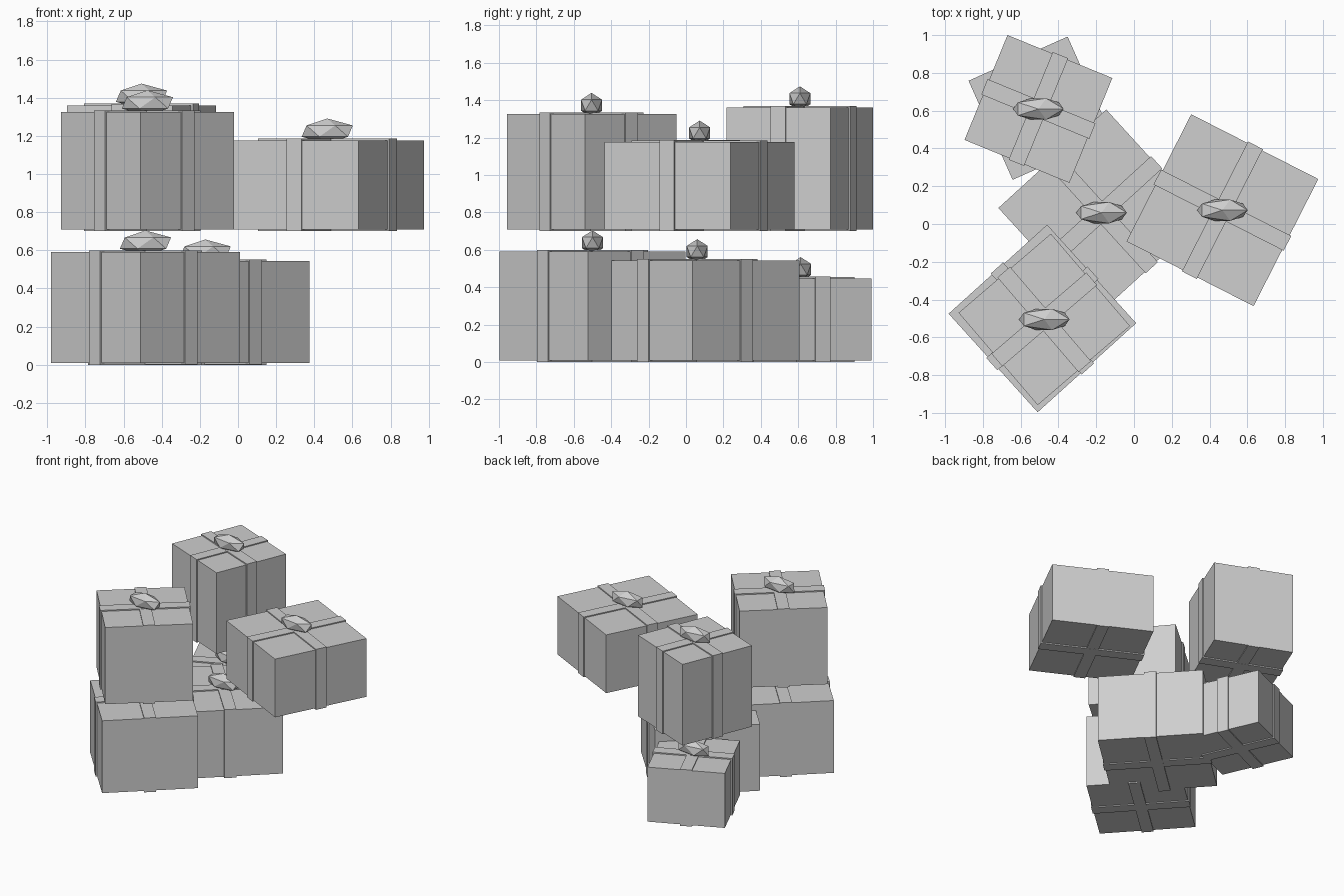
import bpy
from math import radians
from mathutils import Matrix

cube = bpy.data.objects.get("Cube")
if cube:
    bpy.data.objects.remove(cube)

grey = bpy.data.materials.new("plain_grey")
grey.use_nodes = True
grey.diffuse_color = (0.62, 0.62, 0.62, 1)
grey.node_tree.nodes["Principled BSDF"].inputs["Base Color"].default_value = (0.62, 0.62, 0.62, 1)

RIBBON = 0.088   # ribbon width
PROUD = 0.009    # how far ribbons stand out from the box


def block(name, x, y, z_low, z_high, width, depth, angle):
    """A plain box turned about the vertical axis."""
    bpy.ops.mesh.primitive_cube_add(size=1)
    obj = bpy.context.object
    obj.name = name
    obj.data.transform(Matrix.Diagonal((width, depth, z_high - z_low, 1)))
    obj.location = (x, y, (z_low + z_high) / 2)
    obj.rotation_euler.z = radians(angle)
    obj.data.materials.append(grey)


def gift(name, x, y, base, top, side, angle):
    """Box, two crossing ribbon bands and a faceted bow on top."""
    block(name + "_box", x, y, base + PROUD, top, side, side, angle)
    for i, label in enumerate(("long", "cross")):
        lift = PROUD - 0.001 * i
        block(f"{name}_ribbon_{label}", x, y, base + PROUD - lift, top + lift,
              side + 2 * lift, RIBBON, angle + 90 * i)
    bpy.ops.mesh.primitive_ico_sphere_add(subdivisions=1, radius=1)
    bow = bpy.context.object
    bow.name = name + "_bow"
    bow.data.transform(Matrix.Diagonal((0.15, 0.066, 0.066, 1)))
    bow.location = (x, y, top + 0.048)
    bow.data.materials.append(grey)


# Lower layer
gift("lower_front_gift", -0.485, -0.50, 0, 0.59, 0.703, 42.1)
gift("lower_middle_gift", -0.172, 0.06, 0, 0.543, 0.773, 42.4)
gift("lower_back_gift", -0.497, 0.613, 0, 0.447, 0.574, 24)

# Upper layer
gift("upper_front_gift", -0.475, -0.505, 0.70, 1.325, 0.643, 40.6)
gift("upper_side_gift", 0.468, 0.073, 0.70, 1.177, 0.755, -27)
gift("upper_back_gift", -0.506, 0.609, 0.70, 1.36, 0.60, -22.3)
